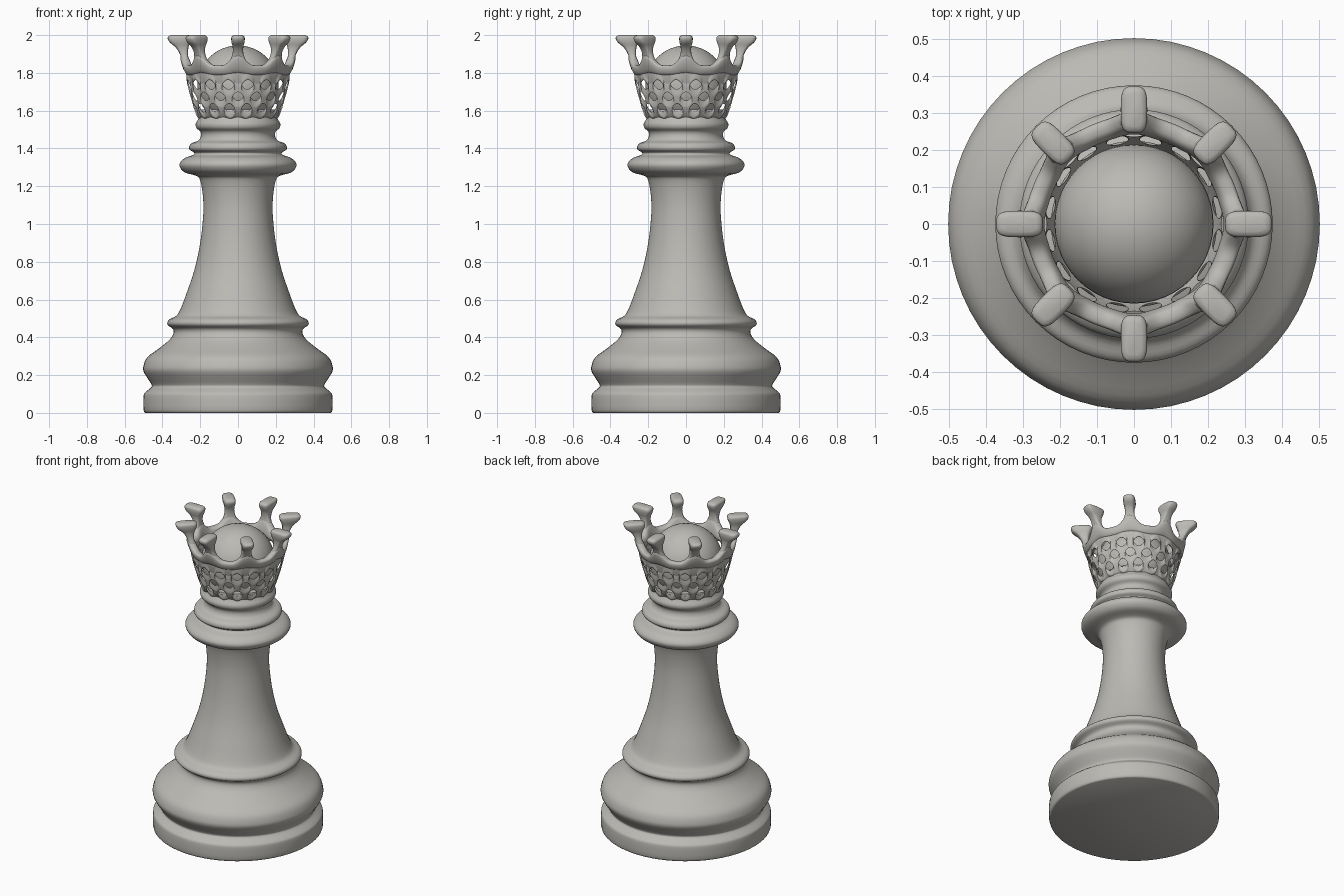
import bpy, bmesh, math
from math import sin, cos, pi

if "Cube" in bpy.data.objects:
    bpy.data.objects.remove(bpy.data.objects["Cube"])

stone = bpy.data.materials.new("warm_grey_stone")
stone.diffuse_color = (0.5, 0.49, 0.46, 1)
stone.use_nodes = True
stone.node_tree.nodes["Principled BSDF"].inputs["Base Color"].default_value = stone.diffuse_color


def finish(name, bm, recalc=True):
    if recalc:
        bmesh.ops.recalc_face_normals(bm, faces=bm.faces)
    me = bpy.data.meshes.new(name)
    bm.to_mesh(me)
    bm.free()
    ob = bpy.data.objects.new(name, me)
    bpy.context.collection.objects.link(ob)
    me.materials.append(stone)
    bpy.ops.object.select_all(action='DESELECT')
    ob.select_set(True)
    bpy.context.view_layer.objects.active = ob
    bpy.ops.object.shade_smooth_by_angle(angle=math.radians(50))
    return ob


def spline(pts, n):
    # Catmull-Rom smoothing of a list of tuples
    out = []
    for i in range(len(pts) - 1):
        a, b, c, d = pts[max(i - 1, 0)], pts[i], pts[i + 1], pts[min(i + 2, len(pts) - 1)]
        for k in range(n):
            t = k / n
            out.append(tuple(0.5 * (2 * q + (r - p) * t + (2 * p - 5 * q + 4 * r - s) * t * t
                                    + (3 * q - p - 3 * r + s) * t ** 3)
                             for p, q, r, s in zip(a, b, c, d)))
    return out + [pts[-1]]


def loft(name, rings, loop=False):
    bm = bmesh.new()
    vs = [[bm.verts.new(p) for p in ring] for ring in rings]
    n = len(vs[0])
    for j in range(len(vs) if loop else len(vs) - 1):
        a, b = vs[j], vs[(j + 1) % len(vs)]
        for i in range(n):
            bm.faces.new((a[i], a[(i + 1) % n], b[(i + 1) % n], b[i]))
    if not loop:
        bm.faces.new(vs[0][::-1])
        bm.faces.new(vs[-1])
    return finish(name, bm)


def rounded(n, power):
    # unit superellipse
    f = lambda c: math.copysign(abs(c) ** (2 / power), c)
    return [(f(cos(2 * pi * i / n)), f(sin(2 * pi * i / n))) for i in range(n)]


def wall(z):
    # flared outer radius of the crown
    return 0.222 + 0.29 * (z - 1.6)


# turned body: base, stem and collars
profile = [(.49, 0), (.50, .015), (.50, .09), (.49, .11), (.46, .135), (.458, .15),
           (.48, .185), (.50, .22), (.50, .25), (.48, .295), (.42, .34), (.365, .385),
           (.342, .42), (.345, .445), (.37, .463), (.374, .48), (.36, .497), (.325, .515),
           (.302, .555), (.27, .64), (.23, .76), (.20, .90), (.184, 1.05), (.186, 1.15),
           (.20, 1.23), (.22, 1.255), (.28, 1.272), (.307, 1.30), (.307, 1.325),
           (.28, 1.35), (.238, 1.365), (.232, 1.378), (.255, 1.392), (.258, 1.41),
           (.245, 1.428), (.21, 1.442), (.196, 1.467), (.20, 1.49), (.22, 1.508),
           (.224, 1.53), (.212, 1.552), (.205, 1.57), (.214, 1.59), (.212, 1.605)]
loft("turned_body", [[(r * cos(2 * pi * i / 64), r * sin(2 * pi * i / 64), z) for i in range(64)]
                     for r, z in spline(profile, 3)])

# ball nested in the crown
bm = bmesh.new()
bmesh.ops.create_uvsphere(bm, u_segments=48, v_segments=24, radius=0.215)
bmesh.ops.translate(bm, verts=bm.verts, vec=(0, 0, 1.73))
finish("crown_ball", bm)

# pierced diamond lattice of the crown
N = 16
bm = bmesh.new()
levels = [1.575, 1.635, 1.695, 1.757, 1.82]
grid = []
for j, z in enumerate(levels):
    row = []
    for k in range(N):
        a = 2 * pi * (k + (0.5 if j % 2 == 0 else 0)) / N
        row.append(bm.verts.new((wall(z) * cos(a), wall(z) * sin(a), z)))
    grid.append(row)
diamonds = []
for j in range(3):
    s = 0 if j % 2 == 0 else -1
    for k in range(N):
        diamonds.append(bm.faces.new((grid[j][k], grid[j + 1][(k + 1 + s) % N],
                                      grid[j + 2][k], grid[j + 1][(k + s) % N])))
for k in range(N):
    k2 = (k + 1) % N
    bm.faces.new((grid[0][k], grid[0][k2], grid[1][k2]))
    bm.faces.new((grid[4][k2], grid[4][k], grid[3][k2]))
bmesh.ops.inset_individual(bm, faces=diamonds, thickness=0.016, use_even_offset=True)
bmesh.ops.delete(bm, geom=diamonds, context='FACES')
lattice = finish("crown_lattice", bm, recalc=False)
mod = lattice.modifiers.new("thickness", 'SOLIDIFY')
mod.thickness, mod.offset = 0.04, -1
mod = lattice.modifiers.new("rounding", 'SUBSURF')
mod.levels = mod.render_levels = 2

# scalloped rim rising to each prong
rings = []
for i in range(160):
    a = 2 * pi * i / 160
    p = (0.5 + 0.5 * cos(8 * a)) ** 2
    top, low = 1.84 + 0.06 * p, 1.785 + 0.01 * p
    ring = []
    for u, v in rounded(16, 2.8):
        z = (top + low) / 2 + v * (top - low) / 2
        r = wall(z) - 0.02 + 0.025 * u
        ring.append((r * cos(a), r * sin(a), z))
    rings.append(ring)
loft("crown_rim", rings, loop=True)

# eight flared prongs: height, inner radius, outer radius, half width
sections = [(1.80, .245, .275, .045), (1.86, .258, .296, .042), (1.90, .265, .308, .029),
            (1.935, .262, .330, .028), (1.96, .252, .360, .034), (1.98, .246, .372, .036),
            (1.993, .250, .369, .033), (2.0, .262, .355, .022)]
for n in range(8):
    a = n * pi / 4
    rings = []
    for z, r0, r1, w in spline(sections, 3):
        ring = []
        for u, v in rounded(20, 3.5):
            r, t = (r0 + r1) / 2 + u * (r1 - r0) / 2, v * w
            ring.append((r * cos(a) - t * sin(a), r * sin(a) + t * cos(a), z))
        rings.append(ring)
    loft("crown_prong_%d" % (n + 1), rings)
